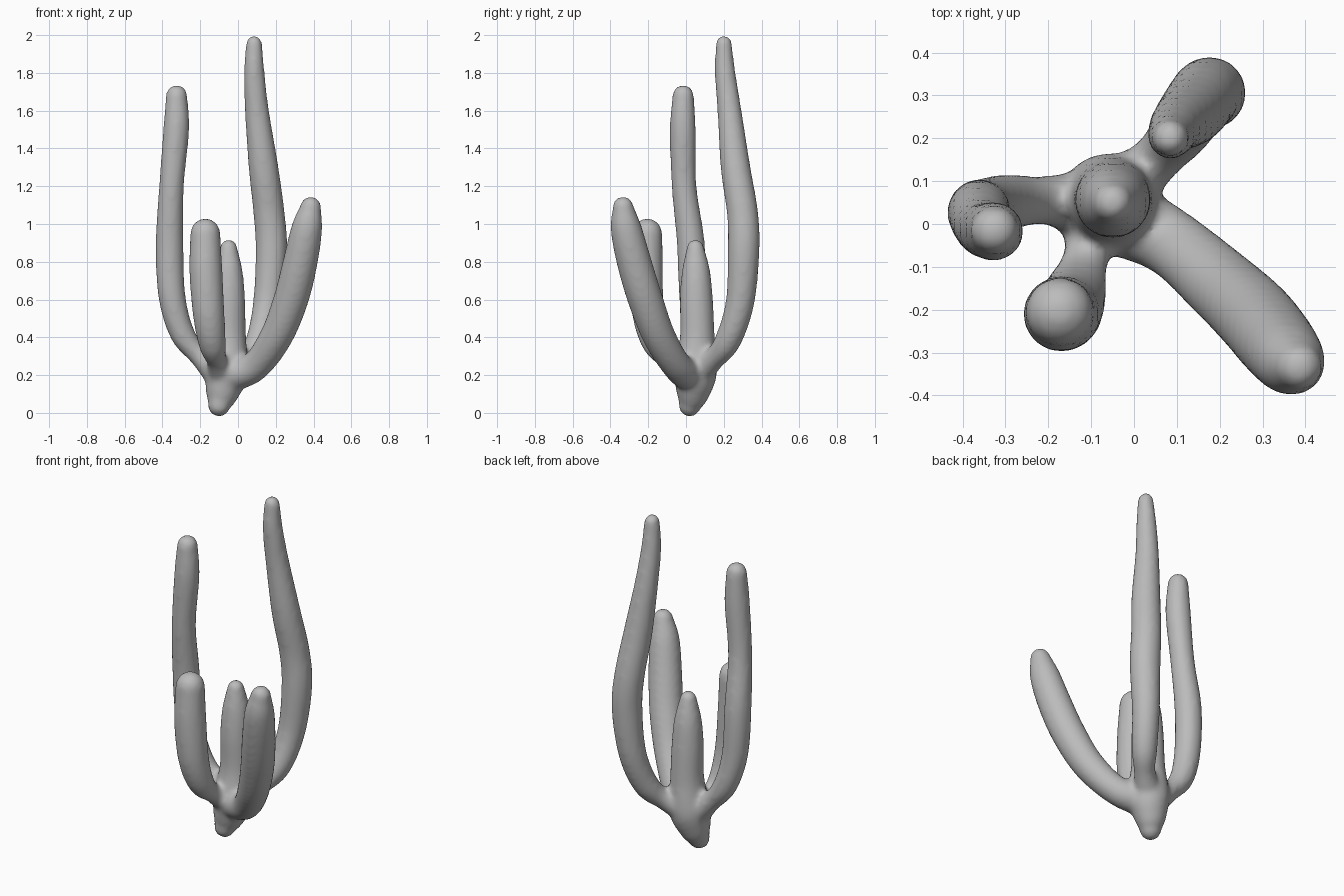
import bpy, bmesh, math
from mathutils import Vector

if "Cube" in bpy.data.objects:
    bpy.data.objects.remove(bpy.data.objects["Cube"])

SIDES, STEPS = 20, 8

# Each stem: centre line as (x, y, z, radius), from the root to the tip
ROOT = (-0.08, 0.04, 0.2, 0.1)
STEMS = {
    "trunk": [(-0.10, 0.02, 0.04, 0.06), (-0.085, 0.035, 0.1, 0.088),
              (-0.06, 0.05, 0.22, 0.115), (-0.05, 0.06, 0.4, 0.093),
              (-0.05, 0.055, 0.6, 0.088), (-0.05, 0.053, 0.75, 0.075),
              (-0.05, 0.05, 0.87, 0.048)],
    "right_stem": [ROOT, (-0.2, 0.055, 0.30, 0.058), (-0.295, 0.05, 0.42, 0.066),
                   (-0.35, 0.035, 0.62, 0.072), (-0.362, 0.025, 0.9, 0.074),
                   (-0.352, -0.01, 1.2, 0.066), (-0.327, -0.017, 1.5, 0.069),
                   (-0.325, -0.015, 1.68, 0.057)],
    "front_stem": [ROOT, (-0.11, -0.07, 0.27, 0.055), (-0.135, -0.155, 0.36, 0.072),
                   (-0.155, -0.2, 0.52, 0.084), (-0.17, -0.21, 0.75, 0.088),
                   (-0.173, -0.205, 0.95, 0.08)],
    "back_stem": [ROOT, (0.04, 0.14, 0.28, 0.06), (0.11, 0.22, 0.38, 0.07),
                  (0.155, 0.285, 0.58, 0.076), (0.177, 0.305, 0.85, 0.084),
                  (0.165, 0.30, 1.05, 0.083), (0.135, 0.262, 1.3, 0.079),
                  (0.1, 0.23, 1.6, 0.064), (0.086, 0.207, 1.8, 0.055),
                  (0.085, 0.2, 1.955, 0.043)],
    "left_stem": [ROOT, (0.08, -0.04, 0.24, 0.08), (0.2, -0.14, 0.4, 0.087),
                  (0.28, -0.215, 0.6, 0.093), (0.33, -0.275, 0.8, 0.092),
                  (0.365, -0.318, 0.98, 0.082), (0.385, -0.333, 1.09, 0.056)],
}


def smooth_path(points):
    """Interpolate position and radius with a Catmull-Rom spline."""
    p = [Vector(q) for q in points]
    p = [2 * p[0] - p[1]] + p + [2 * p[-1] - p[-2]]
    path = []
    for a, b, c, d in zip(p, p[1:], p[2:], p[3:]):
        for i in range(STEPS):
            t = i / STEPS
            path.append(0.5 * (2 * b + (c - a) * t + (2 * a - 5 * b + 4 * c - d) * t * t
                               + (3 * b - a - 3 * c + d) * t ** 3))
    return path + [p[-2]]


def add_stem(bm, points):
    """Sweep a round section along the path and dome both ends."""
    path = smooth_path(points)
    side = Vector((1, 0, 0))
    rings = []

    def ring(centre, radius, tangent):
        u = (side - tangent * side.dot(tangent)).normalized()
        v = tangent.cross(u)
        rings.append([bm.verts.new(centre + radius * (u * math.cos(a) + v * math.sin(a)))
                      for a in (math.tau * k / SIDES for k in range(SIDES))])

    def dome(end, tangent, angles):
        for a in angles:
            ring(end.xyz + tangent * end.w * math.sin(a), end.w * math.cos(a), tangent)

    angles = [math.radians(a) for a in (20, 40, 60, 78)]
    first = (path[1].xyz - path[0].xyz).normalized()
    last = (path[-1].xyz - path[-2].xyz).normalized()
    dome(path[0], first, [-a for a in reversed(angles)])
    for i, q in enumerate(path):
        before, after = path[max(i - 1, 0)], path[min(i + 1, len(path) - 1)]
        ring(q.xyz, q.w, (after.xyz - before.xyz).normalized())
    dome(path[-1], last, angles)

    for lower, upper in zip(rings, rings[1:]):
        for k in range(SIDES):
            n = (k + 1) % SIDES
            bm.faces.new((lower[k], lower[n], upper[n], upper[k]))
    bm.faces.new(list(reversed(rings[0])))
    bm.faces.new(rings[-1])


# All stems share one mesh so that they can be fused at the root
bm = bmesh.new()
for stem in STEMS.values():
    add_stem(bm, stem)
bmesh.ops.recalc_face_normals(bm, faces=bm.faces)
mesh = bpy.data.meshes.new("branching_cactus")
bm.to_mesh(mesh)
bm.free()
cactus = bpy.data.objects.new("branching_cactus", mesh)
bpy.context.collection.objects.link(cactus)

# Plain grey skin
grey = bpy.data.materials.new("plain_grey")
grey.use_nodes = True
colour = (0.5, 0.5, 0.5, 1)
grey.diffuse_color = colour
grey.node_tree.nodes["Principled BSDF"].inputs["Base Color"].default_value = colour
mesh.materials.append(grey)

# Fuse the stems and soften the forks between them
remesh = cactus.modifiers.new("fuse", 'REMESH')
remesh.mode = 'VOXEL'
remesh.voxel_size = 0.014
remesh.use_smooth_shade = True
soften = cactus.modifiers.new("soften", 'SMOOTH')
soften.factor = 0.5
soften.iterations = 8
